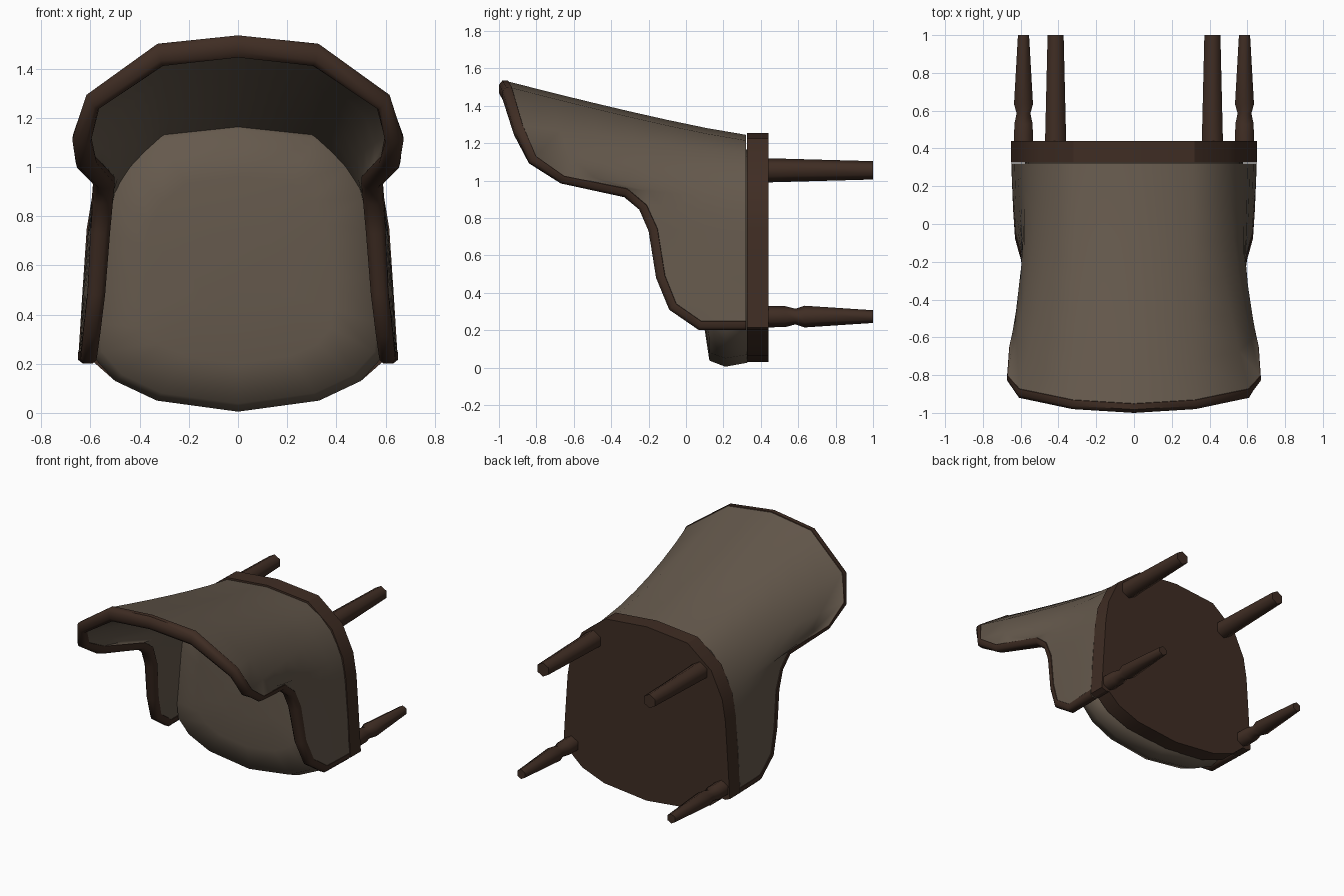
import bpy, bmesh, math
from mathutils import Vector as V

if "Cube" in bpy.data.objects:
    bpy.data.objects.remove(bpy.data.objects["Cube"])


def mat(name, rgb):
    m = bpy.data.materials.new(name)
    m.diffuse_color = (*rgb, 1)
    m.use_nodes = True
    m.node_tree.nodes["Principled BSDF"].inputs["Base Color"].default_value = m.diffuse_color
    return m


FABRIC = mat("taupe fabric", (0.130, 0.100, 0.073))
WOOD = mat("dark brown wood", (0.050, 0.026, 0.017))


def finish(name, bm, mats, angle=40):
    bmesh.ops.remove_doubles(bm, verts=bm.verts, dist=0.0005)
    bmesh.ops.recalc_face_normals(bm, faces=bm.faces)
    me = bpy.data.meshes.new(name)
    bm.to_mesh(me)
    bm.free()
    for m in mats:
        me.materials.append(m)
    me.shade_smooth()
    me.set_sharp_from_angle(angle=math.radians(angle))
    ob = bpy.data.objects.new(name, me)
    bpy.context.collection.objects.link(ob)
    return ob


def loft(name, rings, mats, rule=None, angle=40):
    """Skin closed rings of points, cap both ends."""
    bm = bmesh.new()
    vs = [[bm.verts.new(p) for p in r] for r in rings]
    n = len(rings[0])
    for a, b in zip(vs, vs[1:]):
        for j in range(n):
            k = (j + 1) % n
            f = bm.faces.new((a[j], a[k], b[k], b[j]))
            f.material_index = rule(j) if rule else 0
    bm.faces.new(vs[0])
    bm.faces.new(vs[-1])
    return finish(name, bm, mats, angle)


def mirror(half):
    """Right half running from arm to centre -> full path, left to right."""
    return [V((-p[0], *p[1:])) for p in half] + [V(p) for p in half[-2::-1]]


# Rim of the wrap-around shell: outer x, y, z, inner x, z, arm front to back centre
rim = [(.65, .32, .20, .575, .20), (.64, .07, .20, .575, .20), (.63, -.09, .31, .56, .31),
       (.612, -.16, .48, .54, .48), (.60, -.20, .73, .52, .73), (.588, -.25, .84, .505, .86),
       (.585, -.33, .91, .50, .915), (.65, -.67, .98, .57, 1.0), (.675, -.84, 1.10, .60, 1.09),
       (.62, -.92, 1.29, .575, 1.23), (.33, -.98, 1.50, .31, 1.41), (0, -1.0, 1.535, 0, 1.445)]
# Foot of the shell: outer x, z, inner x, z
foot = [(.647, .25, .58, .25), (.647, .25, .58, .25), (.64, .31, .565, .31), (.632, .48, .55, .48),
        (.612, .73, .53, .70), (.60, .82, .515, .80), (.583, .90, .50, .87), (.55, .98, .47, .92),
        (.50, 1.07, .43, .98), (.42, 1.15, .37, 1.04), (.31, 1.215, .30, 1.10), (0, 1.245, 0, 1.13)]

O = mirror([(r[0], r[1], r[2]) for r in rim])
I = mirror([(r[3], r[1], r[4]) for r in rim])
FO = mirror([(f[0], .32, f[1]) for f in foot])
FI = mirror([(f[2], .32, f[3]) for f in foot])
ROWS = 6


def wall(a, b):
    """Flaring wall line from foot a to rim b."""
    out = []
    for k in range(ROWS + 1):
        t = k / ROWS
        out.append(V((a.x + (b.x - a.x) * t ** 1.7, a.y + (b.y - a.y) * t,
                      a.z + (b.z - a.z) * t ** 1.15)))
    return out


rings = []
for i in range(len(O)):
    T = O[min(i + 1, len(O) - 1)] - O[max(i - 1, 0)]
    d = (I[i] - O[i]).cross(T).normalized()
    o, n = O[i], I[i]
    ring = wall(FO[i], o.lerp(n, .06) - d * .05)
    ring += [o - d * .048, o - d * .018, o.lerp(n, .25), o.lerp(n, .75), n - d * .018, n - d * .048]
    ring += wall(FI[i], o.lerp(n, .94) - d * .05)[::-1]
    rings.append(ring)

# Back, wings and arms in fabric with a wooden rim
loft("back_and_arms", rings, [FABRIC, WOOD],
     lambda j: 1 if ROWS <= j < ROWS + 7 else 0, 50)

# Wooden base frame
base_half = [(0, .03), (.33, .065), (.5, .13), (.585, .205), (.615, .20), (.65, .215), (.632, .5),
             (.615, .75), (.59, .90), (.505, 1.08), (.32, 1.225), (0, 1.255)]
base = base_half + [(-x, z) for x, z in base_half[-2:0:-1]]
loft("base_frame", [[(x, y, z) for x, z in base] for y in (.325, .44)], [WOOD], angle=30)

# Domed seat cushion, its edges tucked into the walls
seat_half = [(0, .005), (.33, .05), (.5, .13), (.59, .23), (.6, .35), (.595, .55), (.58, .75),
             (.55, .90), (.47, 1.03), (.33, 1.15), (0, 1.19)]
seat = seat_half + [(-x, z) for x, z in seat_half[-2:0:-1]]
loft("seat_cushion", [[(x * s, y, .55 + (z - .55) * s) for x, z in seat]
                      for y, s in ((.33, .96), (.21, 1), (.125, .94), (.10, .64), (.088, .3))],
     [FABRIC], angle=80)


# Six-sided legs
def leg(name, x, z, profile):
    loft(name, [[(x + r * math.sin(a * math.pi / 3), y, z + r * math.cos(a * math.pi / 3))
                 for a in range(6)] for y, r in profile], [WOOD], angle=65)


for side, s in (("left", -1), ("right", 1)):
    leg("back_leg_" + side, s * .415, 1.055, [(.42, .065), (1.0, .049)])
    leg("front_leg_" + side, s * .585, .273,
        [(.42, .058), (.53, .056), (.585, .042), (.635, .058), (1.0, .034)])
